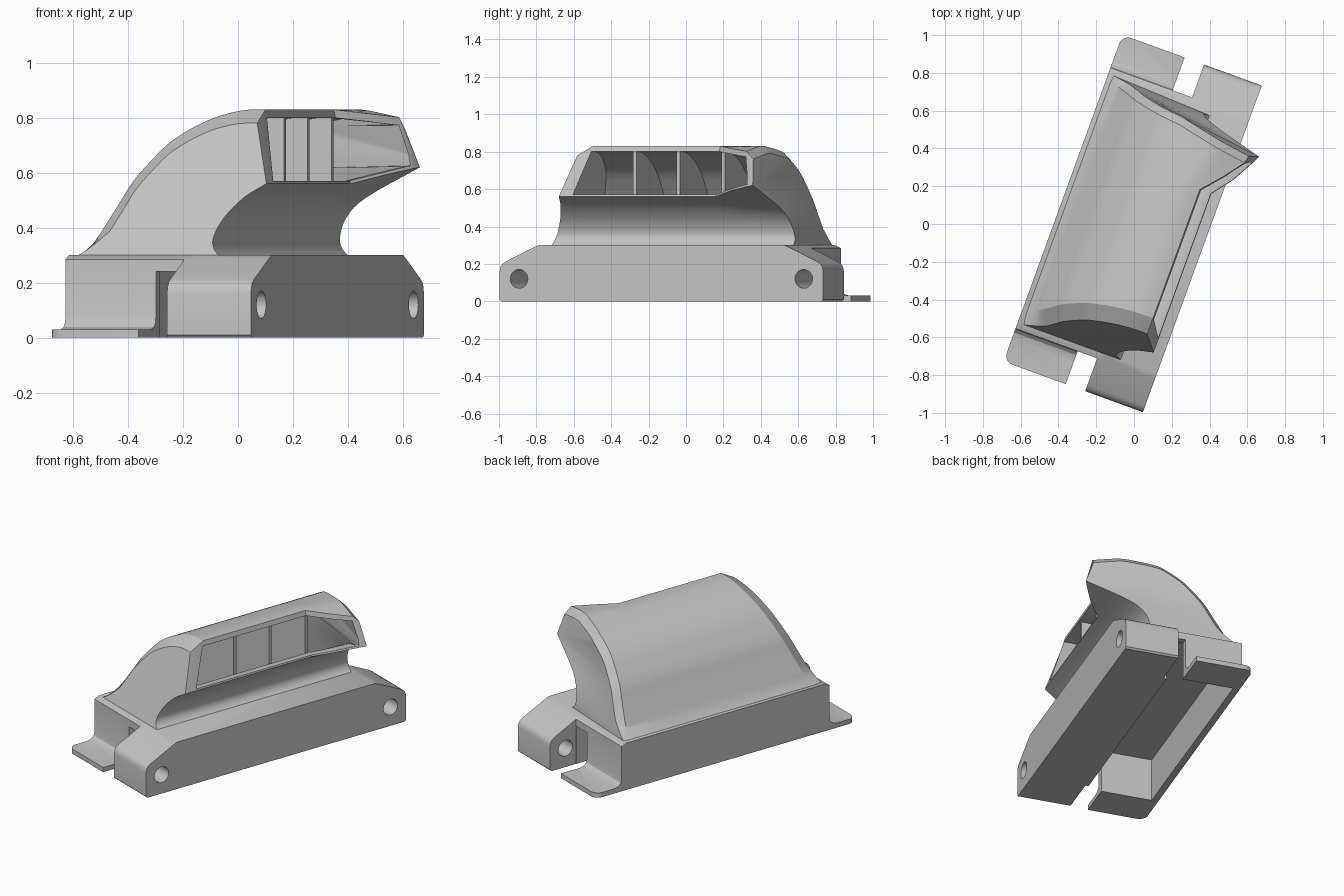
import bpy, bmesh, math
from mathutils import Vector
from mathutils.geometry import tessellate_polygon

old = bpy.data.objects.get("Cube")
if old:
    bpy.data.objects.remove(old, do_unlink=True)

TURN = math.radians(-20)   # whole model stands turned about z

grey = bpy.data.materials.new("plain_grey")
grey.use_nodes = True
grey.diffuse_color = (0.55, 0.55, 0.55, 1)
grey.node_tree.nodes["Principled BSDF"].inputs["Base Color"].default_value = (0.55, 0.55, 0.55, 1)


def loft(name, rings, flat_axis=1):
    """Skin over rings; end caps are filled as seen along flat_axis."""
    bm = bmesh.new()
    loops = [[bm.verts.new(p) for p in ring] for ring in rings]
    n = len(loops[0])
    for a, b in zip(loops, loops[1:]):
        for i in range(n):
            j = (i + 1) % n
            bm.faces.new((a[i], a[j], b[j], b[i]))
    for loop in (loops[0], loops[-1]):
        flat = [Vector((v.co[1 - flat_axis], v.co.z, 0)) for v in loop]
        for tri in tessellate_polygon([flat]):
            bm.faces.new([loop[i] for i in tri])
    bmesh.ops.recalc_face_normals(bm, faces=bm.faces)
    mesh = bpy.data.meshes.new(name)
    bm.to_mesh(mesh)
    bm.free()
    ob = bpy.data.objects.new(name, mesh)
    ob.rotation_euler.z = TURN
    mesh.materials.append(grey)
    bpy.context.collection.objects.link(ob)
    return ob


def slab(name, outline, x0, x1):
    """Outline in y, z pushed along x."""
    return loft(name, [[(x, y, z) for y, z in outline] for x in (x0, x1)], 0)


def box(name, x0, x1, y0, y1, z0, z1):
    return slab(name, [(y0, z0), (y1, z0), (y1, z1), (y0, z1)], x0, x1)


def mirrored(half):
    return half + [(-y, z) for y, z in reversed(half)]


def combine(target, other, operation):
    mod = target.modifiers.new("cut", "BOOLEAN")
    mod.operation, mod.solver, mod.object = operation, "EXACT", other
    bpy.context.view_layer.update()
    bpy.context.view_layer.objects.active = target
    bpy.ops.object.modifier_apply(modifier=mod.name)
    bpy.data.objects.remove(other, do_unlink=True)


def smooth_line(points, steps=4):
    """Catmull-Rom curve through the points."""
    p = [Vector(q) for q in points]
    p = [2 * p[0] - p[1]] + p + [2 * p[-1] - p[-2]]
    out = []
    for a, b, c, d in zip(p, p[1:], p[2:], p[3:]):
        for k in range(steps):
            t = k / steps
            out.append(0.5 * (2 * b + (c - a) * t + (2 * a - 5 * b + 4 * c - d) * t**2
                              + (3 * b - a - 3 * c + d) * t**3))
    return out + [p[-2]]


def offset(line, d, floor=None):
    """Move an open line to its right side, fading out near the floor."""
    out = []
    for i, p in enumerate(line):
        t = (line[min(i + 1, len(line) - 1)] - line[max(i - 1, 0)]).normalized()
        k = 1 if floor is None else max(0, min(1, (p.y - floor) / 0.12))
        out.append(p + Vector((t.y, -t.x)) * d * k)
    return out


def shell_lines(f):
    """Back curve and neck curve of the hood, f = how far the mouth flares."""
    arc = smooth_line([(-.39, .29), (-.368, .305), (-.332, .35), (-.298, .41), (-.255, .49),
                       (-.212, .57), (-.148, .65), (-.09, .71), (-.015, .76), (.07, .80),
                       (.15 + .04 * f, .822), (.21 + .08 * f, .83),
                       (.265 + .19 * f, .83 - .03 * f)])
    neck = smooth_line([(.33 + .17 * f, .56 + .06 * f), (.25 + .02 * f, .51), (.185, .44),
                        (.152, .37), (.157, .325), (.19, .29)])
    return arc, neck


def front_y(x, z):
    return -0.70 + 0.37 * (z - 0.3)


def back_y(x, z):
    return 0.70 - 0.18 * (z - 0.3) - 0.18 * max(0, min(x, .5) - 0.05)


def ring(pts, y_of):
    return [(p.x, y_of(p.x, p.y), p.y) for p in pts]


def outer(f, inset=0):
    arc, neck = shell_lines(f)
    return offset(arc, inset, .29) + neck


def inner(f, wall=0.03, reach=0.15):
    arc, neck = shell_lines(f)
    top = offset(arc, wall)[12:]
    low = offset(neck, wall)[2:]
    low[-1].y = .26
    lip = neck[0]
    mouth = [Vector((arc[-1].x + reach, top[-1].y)), Vector((lip.x + reach, lip.y + .015)),
             Vector((lip.x - .02, lip.y + .01))]
    return [Vector((-.28, .26))] + top + mouth + low


# Hood: sloped chamfered ends, mouth flaring towards the back end
hood = loft("hood", [
    ring(outer(0, .05), front_y),
    ring(outer(0), lambda x, z: front_y(x, z) + .07),
    ring(outer(0), lambda x, z: .29),
    ring(outer(.5), lambda x, z: .40),
    ring(outer(.92), lambda x, z: back_y(x, z) - .035),
    ring(outer(1, .04), back_y)])

# Hollow inside the hood, open at the mouth
hollow = loft("hood_hollow", [
    ring(inner(0), lambda x, z: front_y(x, z) + .075),
    ring(inner(0), lambda x, z: .29),
    ring(inner(.5), lambda x, z: .40),
    ring(inner(.9), lambda x, z: back_y(x, z) - .055)])
combine(hood, hollow, "DIFFERENCE")

# Base: walled box with thin round-cornered foot tabs filleted into its ends
rings = []
for x, end in [(-.40 + .05 * (1 - math.cos(a)), .87 + .05 * math.sin(a))
               for a in [i * math.pi / 12 for i in range(7)]] + [(-.05, .92)]:
    half = [(end, 0), (end, .03), (.785, .03), (.757, .038), (.741, .054), (.735, .08),
            (.735, .285), (.70, .30)]
    rings.append([(x, y, z) for y, z in mirrored(half)])
base = loft("base", rings, 0)
middle = mirrored([(.735, 0), (.735, .285), (.70, .30)])
combine(base, slab("box_middle", middle, -.08, .10), "UNION")

# Mounting bar with sloped, rounded ends
half = [(.91, 0), (.92, .01), (.92, .16), (.916, .182), (.905, .2), (.885, .213),
        (.735, .285), (.70, .30)]
combine(base, slab("bar", mirrored(half), .06, .385), "UNION")

# Openings in the base
combine(base, box("base_hollow", -.36, .04, -.69, .69, -.1, .27), "DIFFERENCE")
for side in (-1, 1):
    ys = sorted((side * .66, side * .80))
    combine(base, box("end_slot", -.05, .059, *ys, -.1, .24), "DIFFERENCE")
    circle = [(side * .81 + .05 * math.cos(a * math.pi / 16), .12 + .05 * math.sin(a * math.pi / 16))
              for a in range(32)]
    combine(base, slab("bolt_hole", circle, 0, .5), "DIFFERENCE")

# Upright ribs across the mouth
arc, neck = shell_lines(0)
rib_shape = [p for p in offset(arc, .015) if p.y > .31 and p.x < .245]
rib_shape += [Vector((.255, .812)), Vector((.255, .53))]
rib_shape += [p for p in offset(neck, .012) if p.x < .23 and p.y > .31]
ribs = []
for i, y in enumerate((-.2, .05, .305)):
    ribs.append(loft("rib_%d" % (i + 1),
                     [ring(rib_shape, lambda x, z, s=s: y + s) for s in (-.01, .01)]))

# Smooth shading with sharp edges kept
for ob in [hood, base] + ribs:
    bpy.ops.object.select_all(action="DESELECT")
    ob.select_set(True)
    bpy.context.view_layer.objects.active = ob
    bpy.ops.object.shade_smooth_by_angle(angle=math.radians(28))
